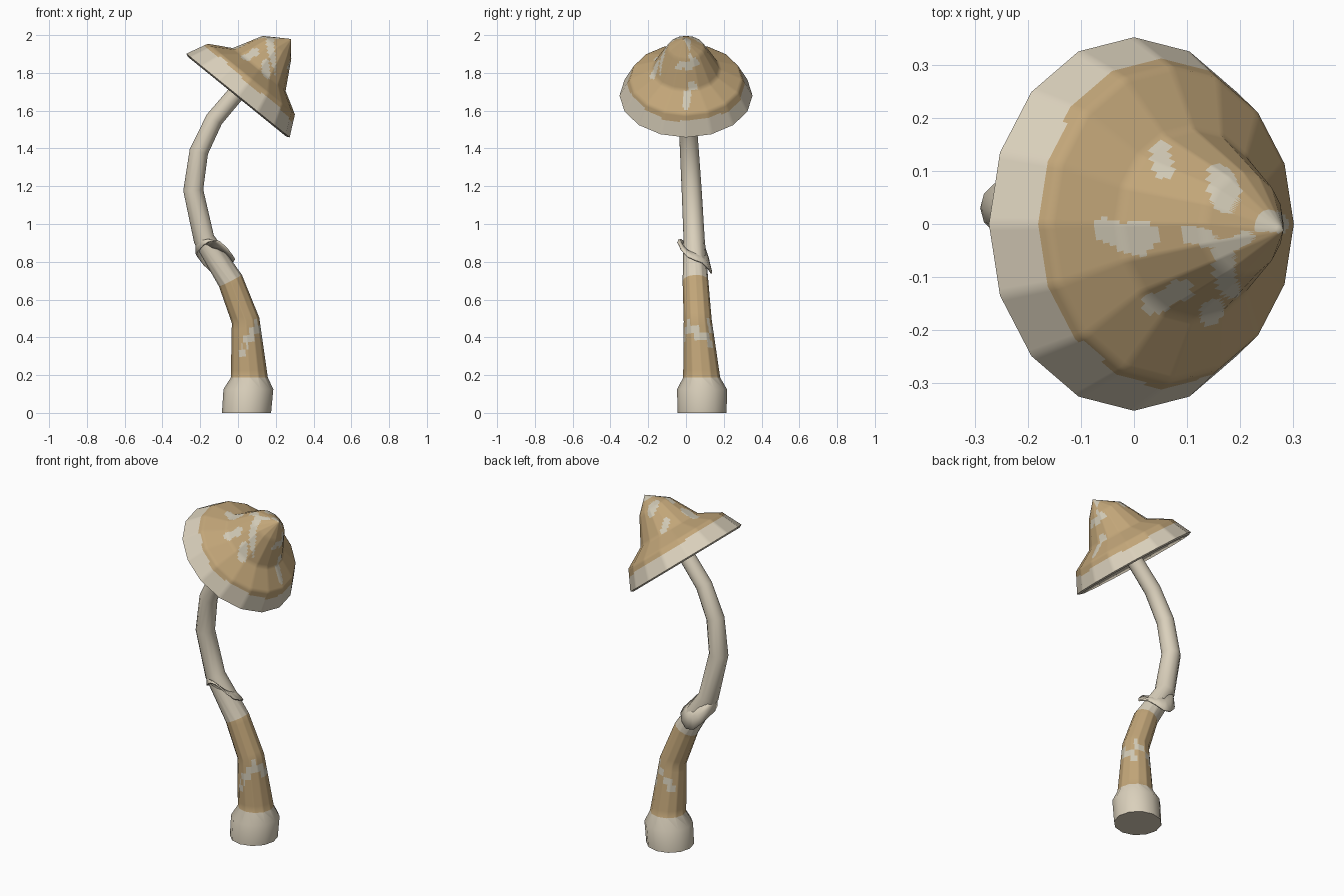
import bpy, bmesh, math
from mathutils import Vector

if "Cube" in bpy.data.objects:
    bpy.data.objects.remove(bpy.data.objects["Cube"])


def material(name, rgb):
    m = bpy.data.materials.new(name)
    m.diffuse_color = (*rgb, 1)
    m.use_nodes = True
    m.node_tree.nodes["Principled BSDF"].inputs["Base Color"].default_value = m.diffuse_color
    return m


CREAM, TAN, SPOT = 0, 1, 2
MATS = [material("cream flesh", (0.70, 0.63, 0.50)),
        material("tan skin", (0.54, 0.38, 0.19)),
        material("pale patches", (0.63, 0.58, 0.46))]


def loft(bm, rings, closed_ends=(None, None)):
    """Skin a list of point rings; optional end points close it with fans."""
    loops = [[bm.verts.new(p) for p in ring] for ring in rings]
    n = len(loops[0])
    bands = []
    for a, b in zip(loops, loops[1:]):
        bands.append([bm.faces.new((a[i], a[(i + 1) % n], b[(i + 1) % n], b[i]))
                      for i in range(n)])
    for loop, end in zip((loops[0], loops[-1]), closed_ends):
        if end is not None:
            v = bm.verts.new(end)
            bands.append([bm.faces.new((loop[i], loop[(i + 1) % n], v)) for i in range(n)])
    bmesh.ops.recalc_face_normals(bm, faces=bm.faces[:])
    return bands


def finish(name, bm, angle):
    me = bpy.data.meshes.new(name)
    bm.to_mesh(me)
    bm.free()
    for m in MATS:
        me.materials.append(m)
    me.polygons.foreach_set("use_smooth", [True] * len(me.polygons))
    me.set_sharp_from_angle(angle=math.radians(angle))
    ob = bpy.data.objects.new(name, me)
    bpy.context.collection.objects.link(ob)
    return ob


def refine(bm, faces, cuts):
    edges = list({e for f in faces for e in f.edges})
    bmesh.ops.subdivide_edges(bm, edges=edges, cuts=cuts, use_grid_fill=True)


def near(p, patches):
    """True when p is inside any capsule (start, end, radius), with a wobbly edge."""
    wob = 1 + 0.18 * math.sin(70 * p[0] + 90 * p[1])
    for a, b, r in patches:
        a, b = Vector(a), Vector(b)
        q, d = Vector(p), b - a
        t = max(0, min(1, (q - a).dot(d) / max(d.length_squared, 1e-9)))
        if (q - a - d * t).length < r * wob:
            return True
    return False


# Stem: bulb at the foot, then a bent tapering tube (x, y, z, radius)
PATH = [(.045, .085, 0, .13), (.055, .085, .125, .132), (.06, .083, .187, .098),
        (.04, .062, .49, .074), (-.04, .05, .70, .068), (-.18, .043, .92, .056),
        (-.237, .030, 1.18, .053), (-.207, .018, 1.385, .050),
        (-.125, .008, 1.555, .047), (.015, 0, 1.72, .045)]
SIDES = 12
pts = [Vector(p[:3]) for p in PATH]
rings = []
for i, p in enumerate(pts):
    t = pts[min(i + 1, len(pts) - 1)] - pts[max(i - 1, 0)]
    t = Vector((0, 0, 1)) if i < 3 else t.normalized()
    v = (Vector((0, 1, 0)) - t * t.y).normalized()
    u = v.cross(t)
    ang = [2 * math.pi * k / SIDES for k in range(SIDES)]
    rings.append([p + (u * math.cos(a) + v * math.sin(a)) * PATH[i][3] for a in ang])
bm = bmesh.new()
bands = loft(bm, rings, (pts[0], pts[-1]))
tan_faces = bands[2] + bands[3]
for f in tan_faces:
    f.material_index = TAN
refine(bm, tan_faces, 7)
STEM_PATCHES = [((.05, -.01, .38), (.10, .01, .46), .023), ((.02, -.01, .32), (.02, -.01, .33), .02),
                ((.10, .01, .45), (.12, .06, .42), .024), ((.12, .07, .41), (.11, .13, .38), .024),
                ((.09, .12, .50), (.09, .12, .49), .016), ((.08, .13, .45), (.06, .14, .42), .022),
                ((.03, .145, .40), (.0, .13, .36), .022)]
for f in bm.faces:
    if f.material_index == TAN and near(f.calc_center_median(), STEM_PATCHES):
        f.material_index = SPOT
finish("stem", bm, 50)

# Torn ring hanging around the stem, high in front and low behind
inner, outer, middle = [], [], []
for k in range(14):
    a = 2 * math.pi * k / 14
    c, s = math.cos(a), math.sin(a)
    p = Vector((-.165 + .058 * c, .044 + .058 * s, .885 - .03 * c - .01 * s))
    q = Vector((-.120 + .105 * c, .048 + .093 * s,
                .828 - .075 * s - .015 * c + .016 * math.sin(3 * a)))
    inner.append(p)
    middle.append(p.lerp(q, .5) + Vector((0, 0, .012)))
    outer.append(q)
bm = bmesh.new()
loft(bm, [inner, middle, outer])
skirt = finish("stem_ring", bm, 50)
mod = skirt.modifiers.new("thickness", 'SOLIDIFY')
mod.thickness = .008

# Cap: bell profile (radius, height) turned about a leaning axis
CENTRE = Vector((0, 0, 1.68))
AXIS = Vector((.63, 0, .777)).normalized()
U = Vector((.777, 0, -.63)).normalized()
V = Vector((0, 1, 0))
PROFILE = [(.05, .045), (.20, .03), (.335, -.008), (.352, 0), (.297, .112),
           (.18, .178), (.097, .328)]


def cap_ring(r, h, n=16):
    out = []
    for k in range(n):
        a = 2 * math.pi * k / n
        out.append(CENTRE + AXIS * h + U * r * math.cos(a) + V * r * math.sin(a))
    return out


bm = bmesh.new()
tip = CENTRE + AXIS * .41 + U * .03 + V * -.012
bands = loft(bm, [cap_ring(r, h) for r, h in PROFILE], (CENTRE + AXIS * .05, tip))
skin = bands[3] + bands[4] + bands[5] + bands[7]
for f in skin:
    f.material_index = TAN
refine(bm, skin, 10)

# Patches seen from the top (x, y) and, on the overhang, from the right (y, z)
TOP = [((.052, .10), (.052, .14), .018), ((.16, .085), (.175, .05), .026),
       ((-.05, -.015), (.015, -.028), .028), ((.10, -.02), (.135, -.03), .017),
       ((.16, -.045), (.21, -.028), .014), ((.165, -.06), (.18, -.12), .020),
       ((.035, -.15), (.09, -.125), .020), ((.14, -.175), (.155, -.155), .018),
       ((.245, .005), (.27, .0), .020)]
RIGHT = [((.035, 1.71), (.035, 1.73), .024), ((.01, 1.835), (.05, 1.85), .020),
         ((.035, 1.88), (.04, 1.91), .020), ((-.04, 1.83), (-.02, 1.84), .018)]
for f in bm.faces:
    if f.material_index != TAN:
        continue
    p = f.calc_center_median()
    d = p - CENTRE
    a = math.atan2(d.y, d.dot(U))
    edge = .085 + .008 * math.cos(a + 2.6) + .005 * math.sin(5 * a)
    if d.dot(AXIS) < edge:
        f.material_index = CREAM
    elif f.normal.z > .05:
        if near((p.x, p.y), TOP):
            f.material_index = SPOT
    elif near((p.y, p.z), RIGHT):
        f.material_index = SPOT
finish("cap", bm, 55)
